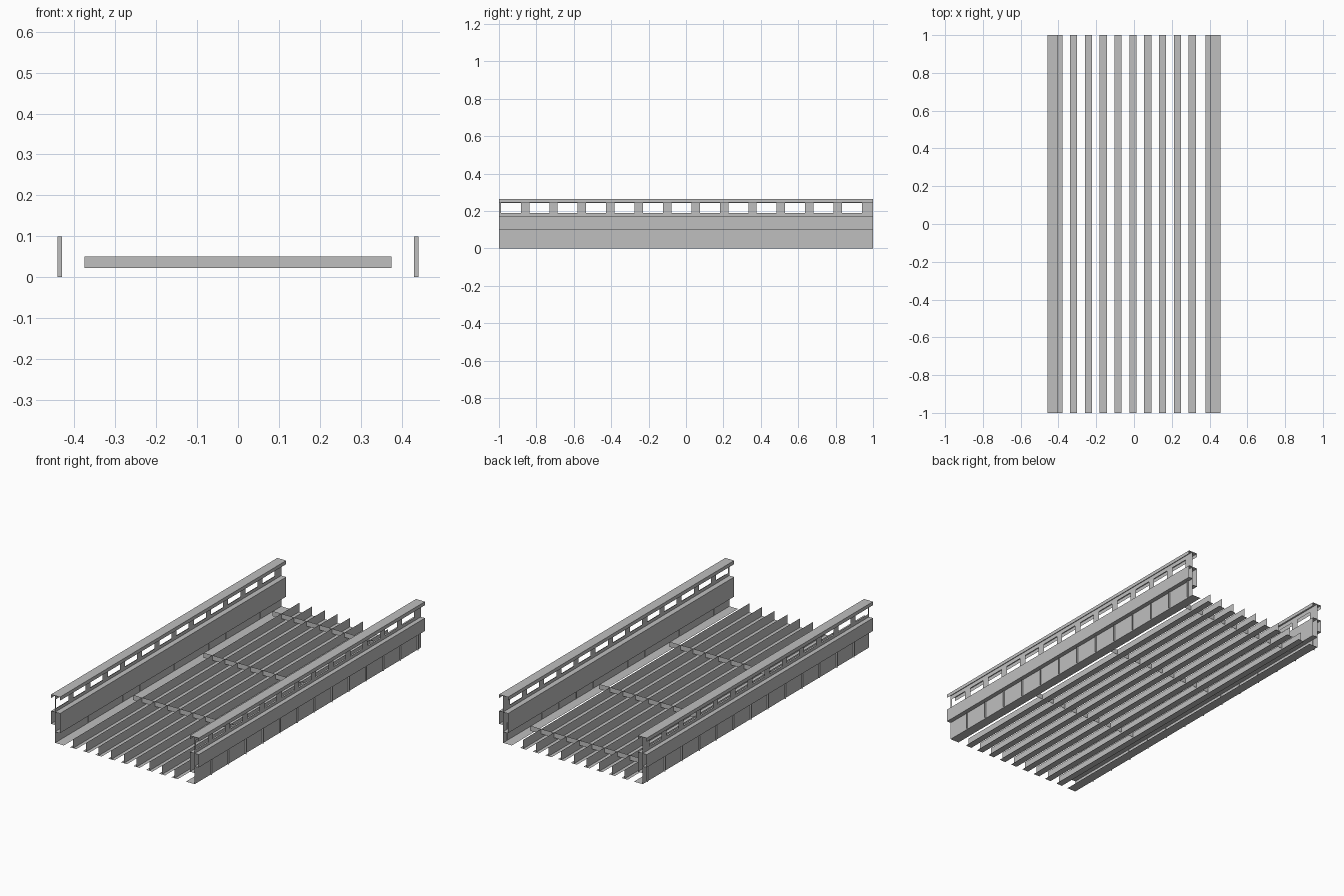
import bpy

cube = bpy.data.objects.get("Cube")
if cube:
    bpy.data.objects.remove(cube, do_unlink=True)

grey = bpy.data.materials.new("plain_grey")
grey.use_nodes = True
COLOUR = (0.52, 0.52, 0.52, 1)
grey.diffuse_color = COLOUR
grey.node_tree.nodes["Principled BSDF"].inputs["Base Color"].default_value = COLOUR

HALF = 1.0       # half length along y
PITCH = 0.152    # spacing of windows and stiffeners
BAYS = 13


def sheet_object(name, quads, mirror=False):
    """Thin sheet metal part made from four-cornered faces."""
    verts = [p for q in quads for p in q]
    faces = [tuple(range(i, i + 4)) for i in range(0, len(verts), 4)]
    mesh = bpy.data.meshes.new(name)
    mesh.from_pydata(verts, [], faces)
    mesh.materials.append(grey)
    obj = bpy.data.objects.new(name, mesh)
    bpy.context.collection.objects.link(obj)
    if mirror:
        obj.modifiers.new("mirror", 'MIRROR')
    return obj


def along(profile, y0=-HALF, y1=HALF):
    """Extrude an open (x, z) profile along y."""
    return [((ax, y0, az), (ax, y1, az), (bx, y1, bz), (bx, y0, bz))
            for (ax, az), (bx, bz) in zip(profile, profile[1:])]


def across(x0, x1, z0, z1, y):
    """Upright plate facing the front."""
    return ((x0, y, z0), (x1, y, z0), (x1, y, z1), (x0, y, z1))


WEB, OUT, INN = 0.432, 0.457, 0.402
SILL, HEAD, TOP = 0.19, 0.241, 0.264

# Side web with a row of window openings
web = along([(WEB, 0), (WEB, SILL)]) + along([(WEB, HEAD), (WEB, TOP)])
edge = -HALF
for i in range(BAYS):
    start = -0.99 + i * PITCH
    web += along([(WEB, SILL), (WEB, HEAD)], edge, start)
    edge = start + 0.107
web += along([(WEB, SILL), (WEB, HEAD)], edge, HALF)
sheet_object("side_web", web, mirror=True)

# Lipped top rail
sheet_object("top_rail", along([(OUT, HEAD + 0.003), (OUT, TOP), (INN, TOP),
                                (INN, HEAD + 0.003)]), mirror=True)

# Middle beam wrapped around the web
sheet_object("middle_beam", along([(WEB, 0.1), (OUT, 0.1), (OUT, 0.172), (INN, 0.172),
                                   (INN, 0.062), (WEB, 0.062)]), mirror=True)

# Bottom flange pointing inward
sheet_object("bottom_flange", along([(WEB, 0), (0.378, 0)]), mirror=True)

# Small upright stiffeners on the outer face
sheet_object("side_stiffeners",
             [across(WEB - 0.002, 0.441, 0, 0.1, -0.86 + i * PITCH) for i in range(BAYS)],
             mirror=True)

# Floor stringers, inverted T sections
for i in range(9):
    x = -0.32 + i * 0.0785
    sheet_object(f"floor_stringer_{i + 1}",
                 along([(x + 0.019, 0), (x - 0.019, 0)]) + along([(x, 0), (x, 0.05)]))

# Cross plates joining the stringers
for i, y in enumerate((-0.39, 0.23, 0.84)):
    sheet_object(f"cross_plate_{i + 1}", [across(-0.376, 0.376, 0.022, 0.05, y)])
